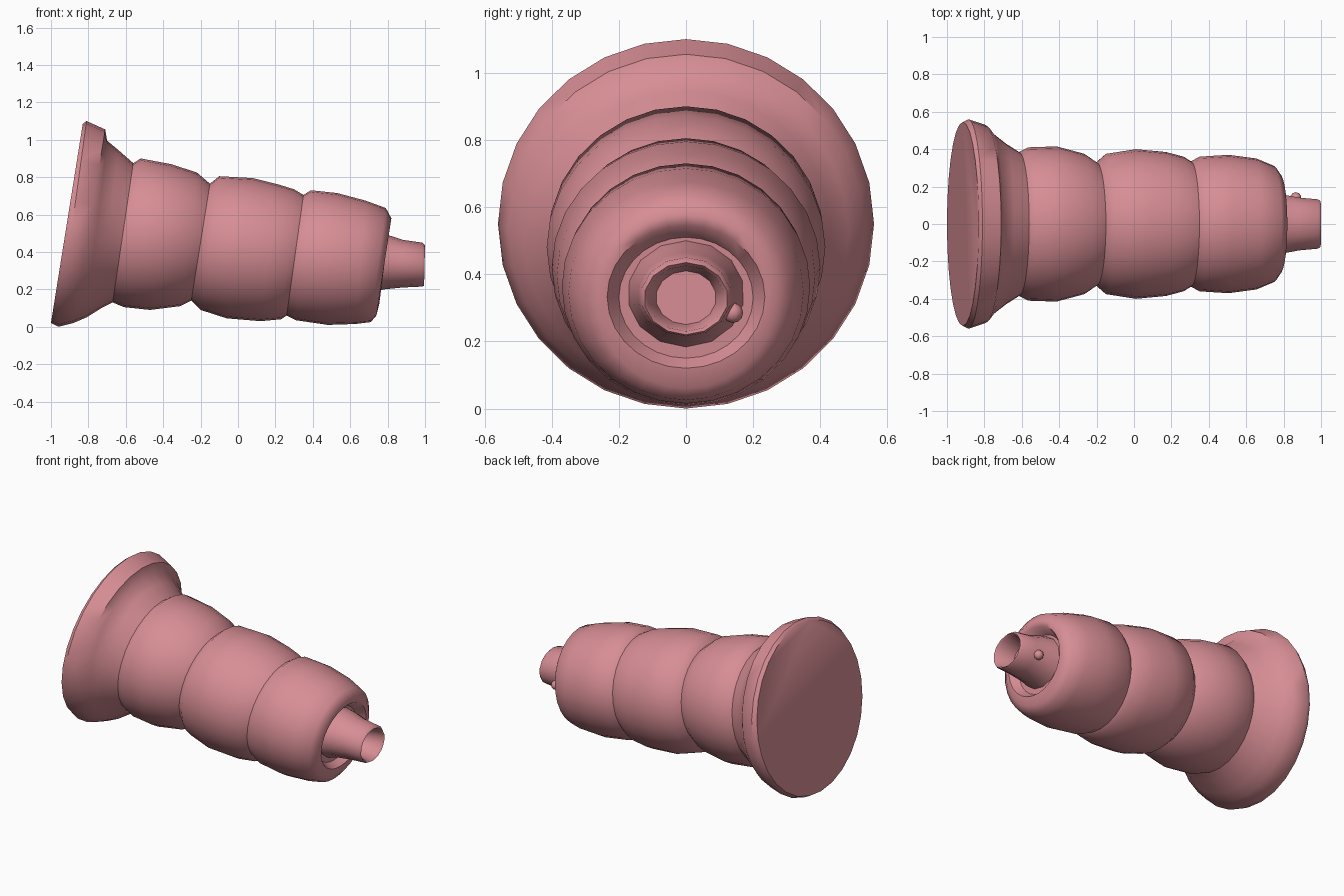
import bpy, bmesh, math
from mathutils import Vector

pink = bpy.data.materials.new("dusty pink")
pink.diffuse_color = (0.68, 0.27, 0.30, 1)


def loft(name, rings, sides):
    """Skin tilted ellipses; each ring = top x, top z, bottom x, bottom z, half width."""
    bm = bmesh.new()
    loops = []
    for tx, tz, bx, bz, w in rings:
        top, low = Vector((tx, 0, tz)), Vector((bx, 0, bz))
        mid, up = (top + low) / 2, (top - low) / 2
        loops.append([bm.verts.new(mid + up * math.cos(a) + Vector((0, w * math.sin(a), 0)))
                      for a in (math.tau * i / sides for i in range(sides))])
    for a, b in zip(loops, loops[1:]):
        for i in range(sides):
            j = (i + 1) % sides
            bm.faces.new((a[i], a[j], b[j], b[i]))
    bm.faces.new(loops[0])
    bm.faces.new(loops[-1])
    bmesh.ops.recalc_face_normals(bm, faces=bm.faces)
    me = bpy.data.meshes.new(name)
    bm.to_mesh(me)
    bm.free()
    ob = bpy.data.objects.new(name, me)
    bpy.context.collection.objects.link(ob)
    me.materials.append(pink)
    bpy.ops.object.select_all(action='DESELECT')
    ob.select_set(True)
    bpy.context.view_layer.objects.active = ob
    bpy.ops.object.shade_smooth_by_angle(angle=math.radians(45))
    return ob


# Flared base, three bulging segments and recessed front end
loft("segmented_body", [
    (-0.83, 1.085, -1.0, 0.02, 0.545), (-0.81, 1.10, -0.96, 0.0, 0.56),
    (-0.71, 1.055, -0.88, 0.02, 0.53), (-0.70, 0.995, -0.81, 0.05, 0.485),
    (-0.64, 0.945, -0.73, 0.10, 0.43), (-0.56, 0.875, -0.67, 0.13, 0.385),
    # first segment
    (-0.52, 0.90, -0.61, 0.105, 0.41), (-0.36, 0.87, -0.47, 0.09, 0.415),
    (-0.22, 0.825, -0.31, 0.11, 0.375), (-0.15, 0.765, -0.25, 0.14, 0.33),
    # second segment
    (-0.10, 0.805, -0.20, 0.09, 0.375), (0.08, 0.795, -0.06, 0.045, 0.40),
    (0.22, 0.76, 0.12, 0.03, 0.385), (0.30, 0.735, 0.23, 0.04, 0.36),
    (0.35, 0.705, 0.26, 0.06, 0.335),
    # third segment
    (0.39, 0.73, 0.31, 0.035, 0.36), (0.53, 0.715, 0.48, 0.01, 0.37),
    (0.68, 0.675, 0.63, 0.015, 0.35), (0.79, 0.635, 0.71, 0.025, 0.31),
    (0.82, 0.58, 0.74, 0.06, 0.265),
    # recess around the nozzle
    (0.81, 0.545, 0.755, 0.12, 0.235), (0.75, 0.51, 0.71, 0.15, 0.20),
], 28)

# Hollow nozzle
loft("nozzle", [
    (0.70, 0.51, 0.70, 0.18, 0.18), (0.82, 0.485, 0.78, 0.20, 0.16),
    (0.88, 0.465, 0.88, 0.21, 0.145), (0.985, 0.45, 0.985, 0.215, 0.135),
    (1.0, 0.435, 0.995, 0.22, 0.125), (0.985, 0.425, 0.985, 0.23, 0.115),
    (0.87, 0.41, 0.87, 0.25, 0.09),
], 14)

# Small nub on the side of the nozzle
bpy.ops.mesh.primitive_uv_sphere_add(segments=10, ring_count=6, radius=0.03,
                                     location=(0.865, 0.14, 0.285))
nub = bpy.context.object
nub.name = "nozzle_nub"
nub.data.materials.append(pink)
bpy.ops.object.shade_smooth()
